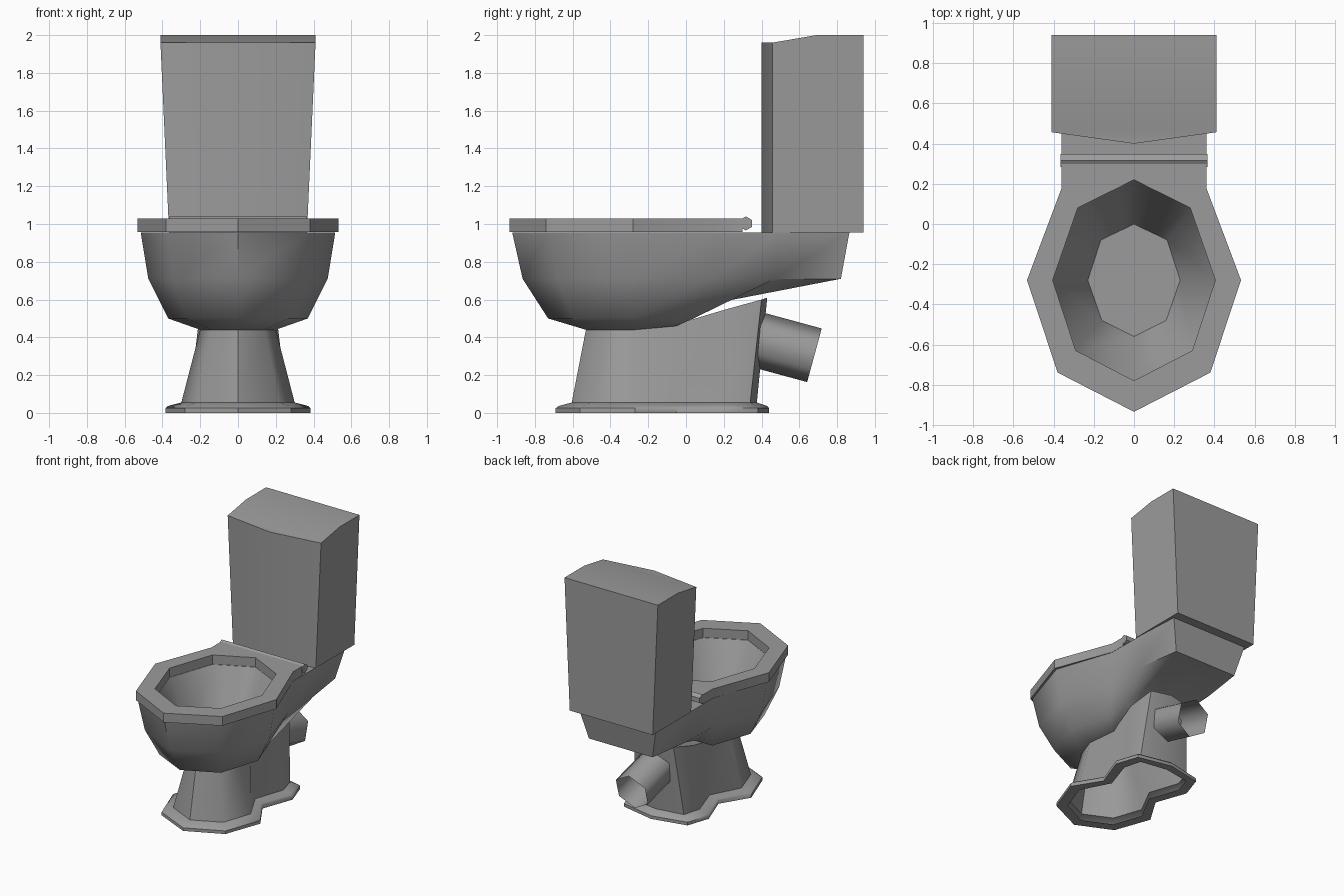
import bpy
import bmesh
from math import radians, atan2, pi
from mathutils import Matrix, Vector

cube = bpy.data.objects.get("Cube")
if cube:
    bpy.data.objects.remove(cube, do_unlink=True)

GREY = (0.33, 0.33, 0.33, 1.0)
ceramic = bpy.data.materials.new("grey_ceramic")
ceramic.use_nodes = True
ceramic.diffuse_color = GREY
for node in ceramic.node_tree.nodes:
    if node.type == "BSDF_PRINCIPLED":
        node.inputs["Base Color"].default_value = GREY


def finish(name, bm, angle, flip_check=True):
    """Turn a bmesh into a named, shaded object."""
    if flip_check:
        bmesh.ops.recalc_face_normals(bm, faces=bm.faces)
    mesh = bpy.data.meshes.new(name)
    bm.to_mesh(mesh)
    bm.free()
    mesh.materials.append(ceramic)
    obj = bpy.data.objects.new(name, mesh)
    bpy.context.collection.objects.link(obj)
    bpy.ops.object.select_all(action="DESELECT")
    obj.select_set(True)
    bpy.context.view_layer.objects.active = obj
    bpy.ops.object.shade_smooth_by_angle(angle=radians(angle))
    return obj


def level(points, z):
    """Half outline of (x, y) points placed at one height."""
    return [(x, y, z) for x, y in points]


def loft(name, rings, angle, cap_first=False, cap_last=False, closed=False):
    """Skin mirrored half outlines, ordered from front to back."""
    bm = bmesh.new()
    loops, sides = [], []
    for half in rings:
        right = [bm.verts.new(p) for p in half]
        left = [v if v.co.x == 0 else bm.verts.new((-v.co.x, v.co.y, v.co.z))
                for v in right]
        loops.append(right + [v for v in reversed(left) if v not in right])
        sides.append((right, left))
    pairs = list(zip(loops, loops[1:]))
    if closed:
        pairs.append((loops[-1], loops[0]))
    for a, b in pairs:
        for i in range(len(a)):
            j = (i + 1) % len(a)
            bm.faces.new((a[i], a[j], b[j], b[i]))
    # caps are strips running between mirrored points
    for wanted, (right, left) in ((cap_first, sides[0]), (cap_last, sides[-1])):
        if wanted:
            for i in range(len(right) - 1):
                strip = (right[i], right[i + 1], left[i + 1], left[i])
                bm.faces.new(list(dict.fromkeys(strip)))
    return finish(name, bm, angle)


def prism(name, start, end, radius, capped, angle):
    """Hexagonal bar or tube between two points."""
    start, end = Vector(start), Vector(end)
    axis = end - start
    bm = bmesh.new()
    turn = axis.to_track_quat("Z", "Y").to_matrix().to_4x4()
    bmesh.ops.create_cone(bm, cap_ends=capped, segments=6, radius1=radius,
                          radius2=radius, depth=axis.length,
                          matrix=Matrix.Translation((start + end) / 2) @ turn)
    return finish(name, bm, angle, flip_check=capped)


# Pedestal: open-bottomed foot with a pinched waist and a raised back
foot_outer = [(0, -.69), (.28, -.56), (.385, -.27), (.25, -.05),
              (.34, .2), (.28, .38), (0, .44)]
foot_inner = [(0, -.605), (.22, -.5), (.3, -.27), (.18, -.04),
              (.26, .2), (.22, .34), (0, .375)]
foot_rim = [(x * .96, y * .975) for x, y in foot_outer]
pedestal_top = [(0, -.53, .44), (.14, -.44, .44), (.2, -.27, .44),
                (.15, -.05, .47), (.2, .2, .545), (.17, .4, .6), (0, .43, .61)]
loft("pedestal", [level(foot_inner, 0), level(foot_outer, 0),
                  level(foot_outer, .025), level(foot_rim, .037),
                  level(foot_inner, .055), pedestal_top], 42, cap_last=True)

# Bowl: outer shell with rear deck, opening and basin in one skin
neck = [(0, -.53, .44), (.14, -.44, .44), (.2, -.27, .44), (.17, -.05, .46),
        (.12, .08, .52), (.08, .13, .55), (0, .14, .55)]
belly = [(0, -.73, .5), (.27, -.6, .5), (.37, -.28, .5), (.26, .04, .5),
         (.22, .2, .59), (.17, .35, .66), (0, .36, .66)]
shoulder = [(0, -.865), (.34, -.685), (.475, -.28), (.34, .14),
            (.33, .47), (.28, .82), (0, .82)]
rim = [(0, -.92), (.37, -.73), (.515, -.28), (.36, .18),
       (.36, .5), (.34, .865), (0, .865)]
opening = [(0, -.78), (.29, -.63), (.405, -.28), (.28, .08),
           (.187, .127), (.093, .173), (0, .22)]
floor = [(0, -.56), (.16, -.48), (.23, -.28), (.165, -.08),
         (.11, -.053), (.055, -.027), (0, 0)]
loft("bowl", [neck, belly, level(shoulder, .71), level(rim, .955),
              level(opening, .955), level(floor, .55)], 50,
     cap_first=True, cap_last=True)

# Seat ring
seat_outer = [(0, -.935), (.38, -.74), (.533, -.28), (.36, .18),
              (.36, .3), (.18, .3), (0, .3)]
loft("seat", [level(seat_outer, .957), level(seat_outer, 1.03),
              level(opening, 1.03), level(opening, .957)], 25, closed=True)

# Hinge bar behind the seat
prism("hinge_bar", (-.365, .317, 1.003), (.365, .317, 1.003), .037, True, 25)

# Tank: tapered box with a shallow pointed front and sloped top
tank_base = [(0, .4), (.365, .457), (.365, .69), (.365, .94)]
tank_top = [(x * 1.125, y, 1.96 if y < .6 else 2) for x, y in tank_base]
loft("tank", [level(tank_base, .955), tank_top], 25,
     cap_first=True, cap_last=True)

# Open waste pipe at the back
prism("waste_pipe", (0, .36, .392), (0, .68, .305), .147, False, 65)
